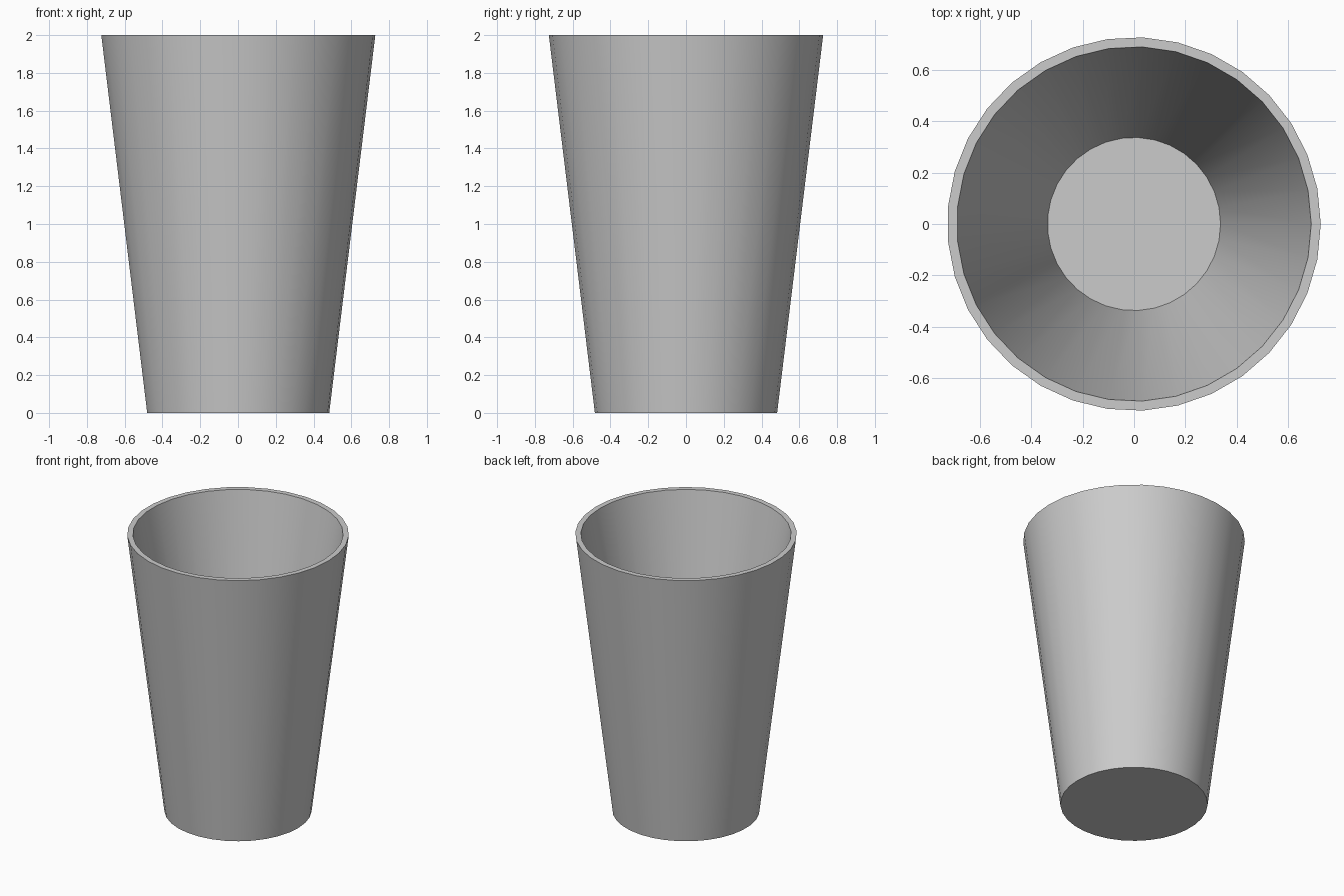
import bpy, bmesh
from math import cos, sin, tau, radians

if "Cube" in bpy.data.objects:
    bpy.data.objects.remove(bpy.data.objects["Cube"])

SIDES = 33
# (radius, height): outer base, outer rim, inner rim, inner floor
PROFILE = [(0.483, 0.0), (0.727, 2.0), (0.69, 2.0), (0.337, 0.1)]

# Tapered cup: rings joined by walls, capped at base and inner floor
bm = bmesh.new()
rings = [[bm.verts.new((r * cos(tau * i / SIDES), r * sin(tau * i / SIDES), z))
          for i in range(SIDES)] for r, z in PROFILE]
for a, b in zip(rings, rings[1:]):
    for i in range(SIDES):
        j = (i + 1) % SIDES
        bm.faces.new((a[i], a[j], b[j], b[i]))
bm.faces.new(rings[0][::-1])
bm.faces.new(rings[-1])
bmesh.ops.recalc_face_normals(bm, faces=bm.faces)

mesh = bpy.data.meshes.new("cup")
bm.to_mesh(mesh)
bm.free()
cup = bpy.data.objects.new("cup", mesh)
bpy.context.collection.objects.link(cup)

# Smooth walls, crisp rim and base
bpy.context.view_layer.objects.active = cup
cup.select_set(True)
bpy.ops.object.shade_smooth_by_angle(angle=radians(30))
